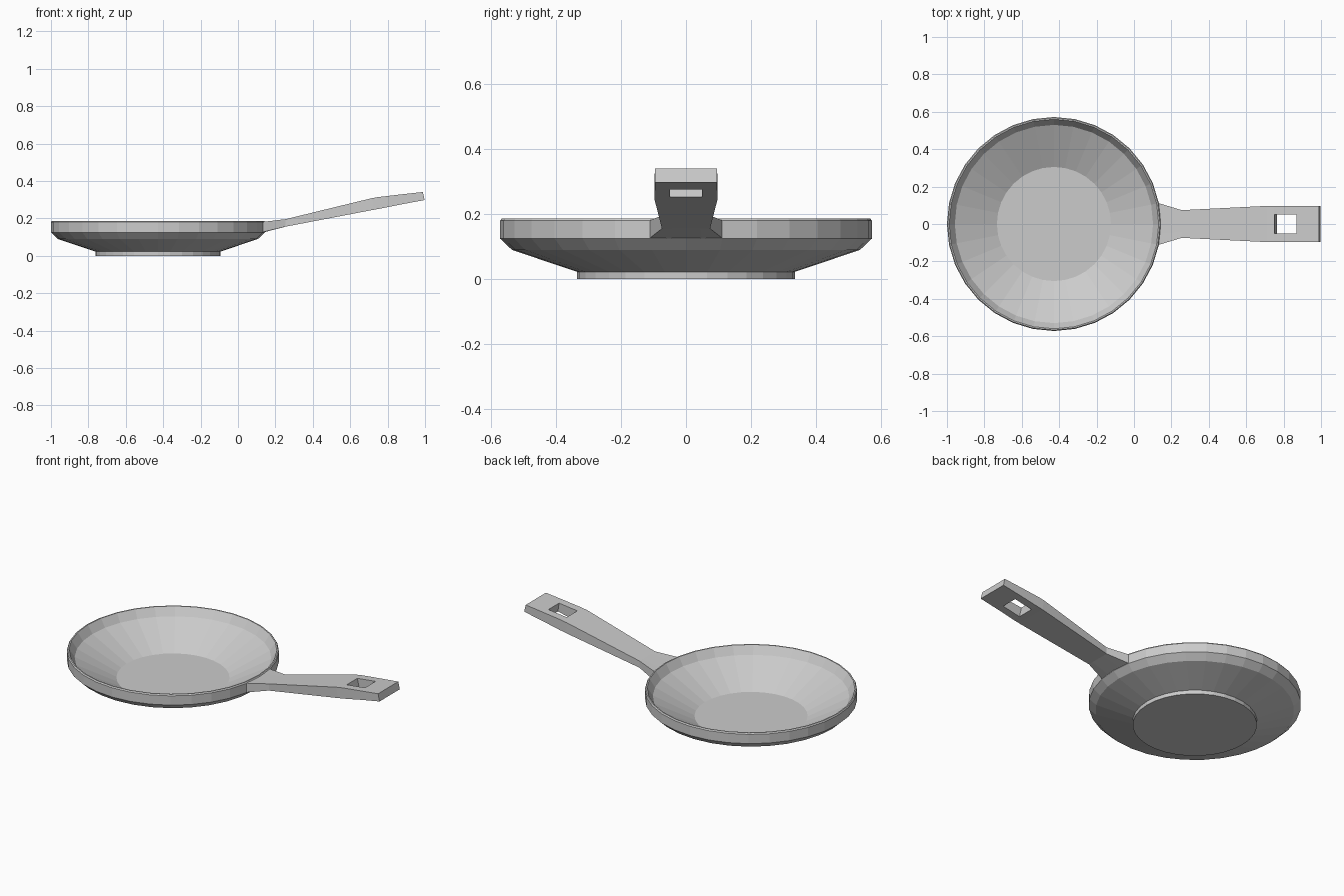
import bpy, bmesh, math

if "Cube" in bpy.data.objects:
    bpy.data.objects.remove(bpy.data.objects["Cube"])

CX = -0.428   # pan centre on x
SIDES = 32


def finish(name, bm):
    bmesh.ops.recalc_face_normals(bm, faces=bm.faces)
    mesh = bpy.data.meshes.new(name)
    bm.to_mesh(mesh)
    bm.free()
    obj = bpy.data.objects.new(name, mesh)
    bpy.context.collection.objects.link(obj)
    return obj


# Pan body: closed lathe profile (radius, z) from outer base to inner floor
profile = [(0.335, 0.0), (0.335, 0.023), (0.535, 0.09), (0.572, 0.125),
           (0.572, 0.18), (0.567, 0.187), (0.56, 0.187), (0.53, 0.14),
           (0.305, 0.024)]
bm = bmesh.new()
rings = []
for r, z in profile:
    rings.append([bm.verts.new((CX + r * math.cos(a), r * math.sin(a), z))
                  for a in (2 * math.pi * i / SIDES for i in range(SIDES))])
for lo, hi in zip(rings, rings[1:]):
    for i in range(SIDES):
        j = (i + 1) % SIDES
        bm.faces.new((lo[i], lo[j], hi[j], hi[i]))
bm.faces.new(rings[0])
bm.faces.new(rings[-1])
finish("pan_body", bm)

# Handle: stations (top x, top z, bottom x, bottom z, half width, inner half width)
stations = [(0.139, 0.181, 0.139, 0.126, 0.112, 0.05),
            (0.255, 0.196, 0.255, 0.156, 0.074, 0.045),
            (0.715, 0.308, 0.725, 0.246, 0.097, 0.05),
            (0.750, 0.314, 0.764, 0.253, 0.097, 0.05),
            (0.870, 0.328, 0.878, 0.276, 0.096, 0.05),
            (0.988, 0.341, 0.998, 0.298, 0.095, 0.05)]
HOLE = 3      # station where the hanging hole begins
bm = bmesh.new()
top, bot = [], []
for k, (xt, zt, xb, zb, w, h) in enumerate(stations):
    cols = (-w, -h, h, w)
    # outer columns follow the curve of the pan wall at the root
    back = [0.009 if k == 0 and abs(y) == w else 0 for y in cols]
    top.append([bm.verts.new((xt - b, y, zt)) for y, b in zip(cols, back)])
    bot.append([bm.verts.new((xb - b, y, zb)) for y, b in zip(cols, back)])


def wall(k0, c0, k1, c1):
    bm.faces.new((top[k0][c0], top[k1][c1], bot[k1][c1], bot[k0][c0]))


last = len(stations) - 1
for k in range(last):
    for c in range(3):
        if k == HOLE and c == 1:
            continue
        for g in (top, bot):
            bm.faces.new((g[k][c], g[k + 1][c], g[k + 1][c + 1], g[k][c + 1]))
    for c in (0, 3):
        wall(k, c, k + 1, c)
for c in range(3):
    wall(0, c, 0, c + 1)
    wall(last, c, last, c + 1)
# Hanging hole walls
for c in (1, 2):
    wall(HOLE, c, HOLE + 1, c)
for k in (HOLE, HOLE + 1):
    wall(k, 1, k, 2)
finish("handle", bm)
